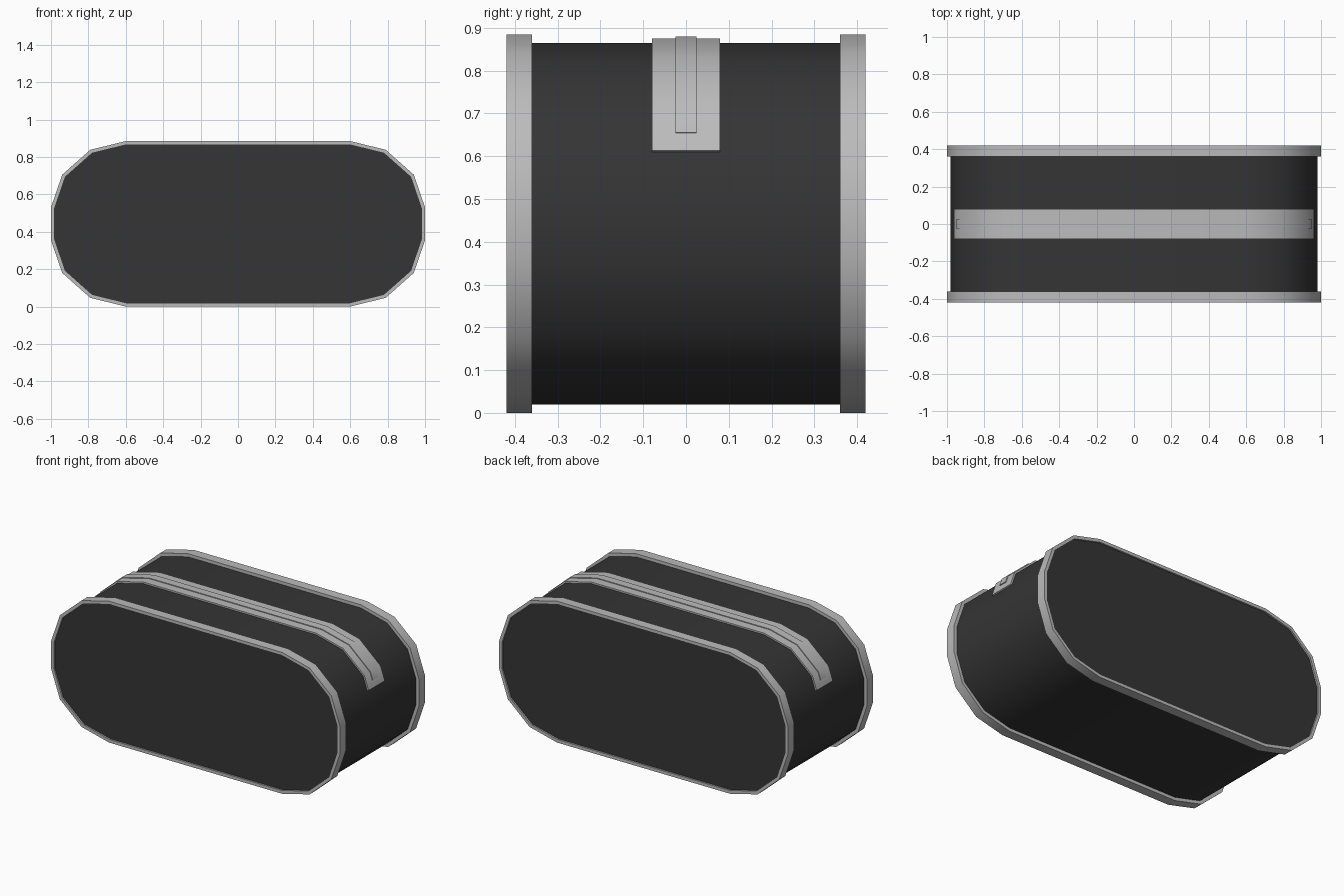
import bpy, bmesh
from mathutils import Vector

if "Cube" in bpy.data.objects:
    bpy.data.objects.remove(bpy.data.objects["Cube"])

H = 0.885
# upper right quarter of the outline, mirrored to the full rounded shape
quarter = [(1.0, 0.53), (0.94, 0.705), (0.79, 0.838), (0.6, H)]
upper = quarter + [(-x, z) for x, z in reversed(quarter)]
outline = upper + [(x * -1, H - z) for x, z in upper]


def inset(points, d, closed=True):
    """Move a counter-clockwise line inwards by d with mitred corners."""
    pts = [Vector(p) for p in points]
    n, out = len(pts), []
    for i, p in enumerate(pts):
        dirs = []
        if closed or i > 0:
            dirs.append((p - pts[i - 1]).normalized())
        if closed or i < n - 1:
            dirs.append((pts[(i + 1) % n] - p).normalized())
        normals = [Vector((-t.y, t.x)) for t in dirs]
        m = sum(normals, Vector((0, 0))).normalized()
        out.append(p + m * d / m.dot(normals[0]))
    return out


def finish(name, bm, color):
    bmesh.ops.recalc_face_normals(bm, faces=bm.faces)
    me = bpy.data.meshes.new(name)
    bm.to_mesh(me)
    bm.free()
    ob = bpy.data.objects.new(name, me)
    bpy.context.collection.objects.link(ob)
    mat = bpy.data.materials.get(color[0]) or bpy.data.materials.new(color[0])
    mat.diffuse_color = (*[color[1]] * 3, 1)
    mat.use_nodes = True
    mat.node_tree.nodes["Principled BSDF"].inputs["Base Color"].default_value = mat.diffuse_color
    me.materials.append(mat)
    bpy.ops.object.select_all(action='DESELECT')
    ob.select_set(True)
    bpy.context.view_layer.objects.active = ob
    bpy.ops.object.shade_smooth_by_angle(angle=0.7)


def band(name, outer, inner, y0, y1, closed, color):
    """Sweep a rectangular section between two lines."""
    bm = bmesh.new()
    rows = [[bm.verts.new((p.x, y, p.y)) for p, y in
             ((o, y0), (o, y1), (i, y1), (i, y0))] for o, i in zip(outer, inner)]
    n = len(rows)
    for k in range(n if closed else n - 1):
        a, b = rows[k], rows[(k + 1) % n]
        for j in range(4):
            bm.faces.new((a[j], a[(j + 1) % 4], b[(j + 1) % 4], b[j]))
    if not closed:
        bm.faces.new(rows[0])
        bm.faces.new(rows[-1])
    finish(name, bm, color)


FABRIC, TRIM = ("dark_fabric", 0.035), ("grey_trim", 0.5)

# bag body
bm = bmesh.new()
face = bm.faces.new([bm.verts.new((p.x, -0.41, p.y)) for p in inset(outline, 0.02)])
ext = bmesh.ops.extrude_face_region(bm, geom=[face], use_keep_orig=True)
bmesh.ops.translate(bm, vec=(0, 0.82, 0),
                    verts=[v for v in ext["geom"] if isinstance(v, bmesh.types.BMVert)])
finish("bag_body", bm, FABRIC)

# piping around the front and back panels
for name, y0, y1 in (("front_piping", -0.42, -0.36), ("back_piping", 0.36, 0.42)):
    band(name, inset(outline, 0), inset(outline, 0.02), y0, y1, True, TRIM)


# zip tape and raised zip teeth over the top
def zip_strip(name, end_z, half_width, depth):
    (x0, z0), (x1, z1) = quarter[:2]
    end = (x0 + (x1 - x0) * (end_z - z0) / (z1 - z0), end_z)
    half = [end] + quarter[1:]
    path = half + [(-x, z) for x, z in reversed(half)]
    band(name, inset(path, depth, False), inset(path, 0.03, False),
         -half_width, half_width, False, TRIM)


zip_strip("zip_tape", 0.616, 0.08, 0.01)
zip_strip("zip_teeth", 0.657, 0.025, 0.005)
